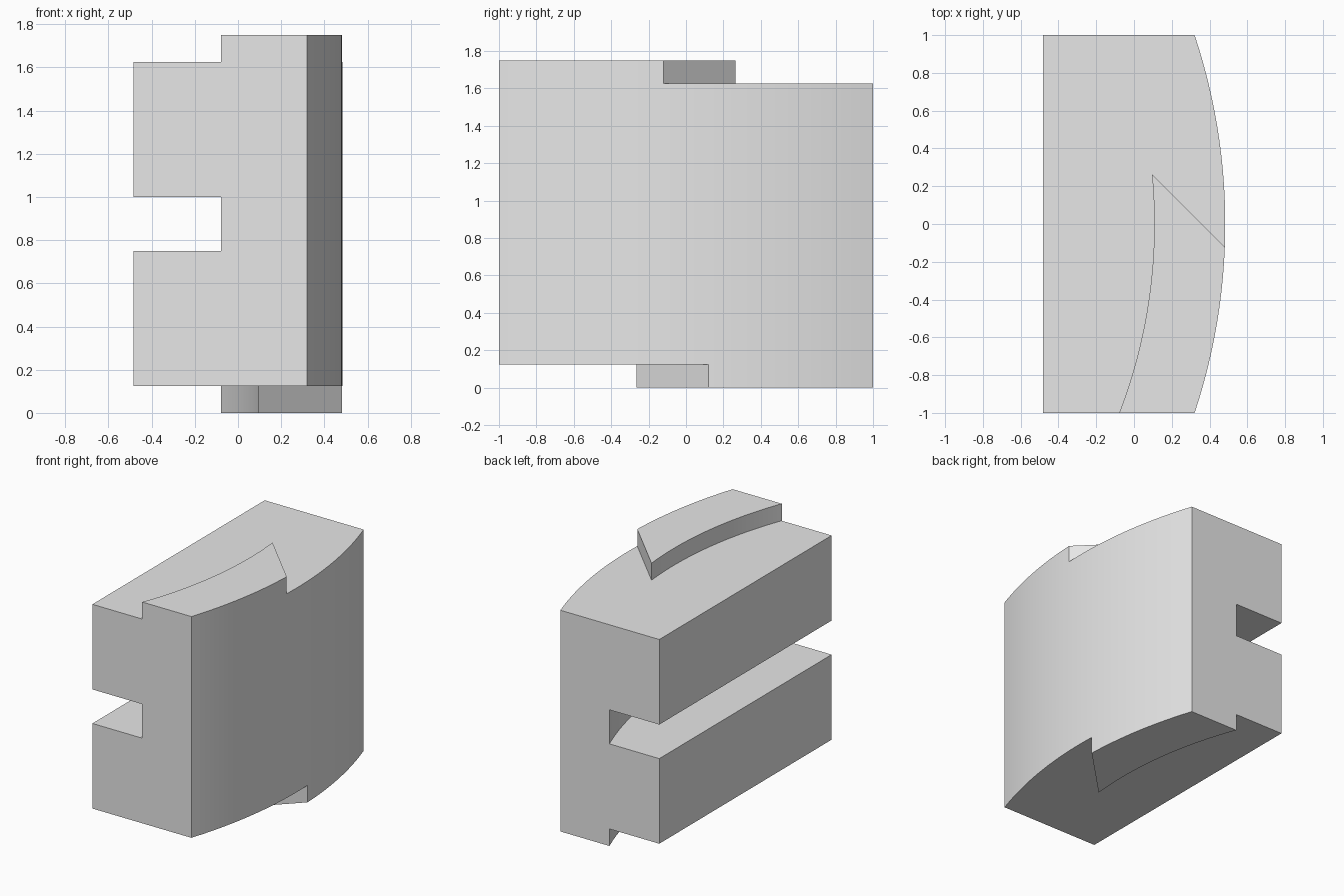
import bpy, bmesh
from math import sqrt

if "Cube" in bpy.data.objects:
    bpy.data.objects.remove(bpy.data.objects["Cube"], do_unlink=True)

CENTRE = -2.68                    # x of the shared arc centre
OUTER, INNER = 3.163, 2.7875      # arc radii
LEFT, TOP, STEP = -0.483, 1.75, 0.125
TIP = 0.265                       # y where the tongue ends

grey = bpy.data.materials.new("plain grey")
grey.use_nodes = True
colour = (0.8, 0.8, 0.8, 1)
grey.diffuse_color = colour
grey.node_tree.nodes["Principled BSDF"].inputs["Base Color"].default_value = colour


def arc(radius, y0, y1, steps):
    ys = [y0 + (y1 - y0) * i / steps for i in range(steps + 1)]
    return [(CENTRE + sqrt(radius ** 2 - y * y), y) for y in ys]


def prism(name, outline, z0, z1):
    """Extrude a plan outline between two heights."""
    bm = bmesh.new()
    face = bm.faces.new([bm.verts.new((x, y, z0)) for x, y in outline])
    top = bmesh.ops.extrude_face_region(bm, geom=[face])["geom"]
    bmesh.ops.translate(bm, vec=(0, 0, z1 - z0),
                        verts=[v for v in top if isinstance(v, bmesh.types.BMVert)])
    bmesh.ops.recalc_face_normals(bm, faces=bm.faces)
    mesh = bpy.data.meshes.new(name)
    bm.to_mesh(mesh)
    bm.free()
    mesh.materials.append(grey)
    ob = bpy.data.objects.new(name, mesh)
    bpy.context.collection.objects.link(ob)
    return ob


# Block with a curved outer wall
block = prism("interlocking_block", [(LEFT, 1), (LEFT, -1)] + arc(OUTER, -1, 1, 48), 0, TOP)

# Cutters: a step around each tongue, and the curved slot in the flat side
tip_x = arc(INNER, TIP, 1, 1)[0][0]
step = [(-1, -1.1)] + arc(INNER, -1.1, TIP, 32) + [(tip_x + 0.6, TIP - 0.6), (1, 1.1), (-1, 1.1)]
mirrored = [(x, -y) for x, y in step]
slot = [(-1, 1.1), (-1, -1.1)] + arc(INNER, -1.1, 1.1, 48)
cutters = [
    prism("top_step_cutter", step, TOP - STEP, TOP + 0.2),
    prism("bottom_step_cutter", mirrored, -0.2, STEP),
    prism("slot_cutter", slot, 0.75, 1.0),
]

# Cut the block, then drop the cutters
bpy.ops.object.select_all(action="DESELECT")
bpy.context.view_layer.objects.active = block
block.select_set(True)
for cutter in cutters:
    cutter.hide_render = True
    mod = block.modifiers.new(cutter.name, "BOOLEAN")
    mod.operation = "DIFFERENCE"
    mod.solver = "EXACT"
    mod.object = cutter
    bpy.ops.object.modifier_apply(modifier=mod.name)
for cutter in cutters:
    bpy.data.objects.remove(cutter, do_unlink=True)

bpy.ops.object.shade_smooth_by_angle(angle=0.5)
